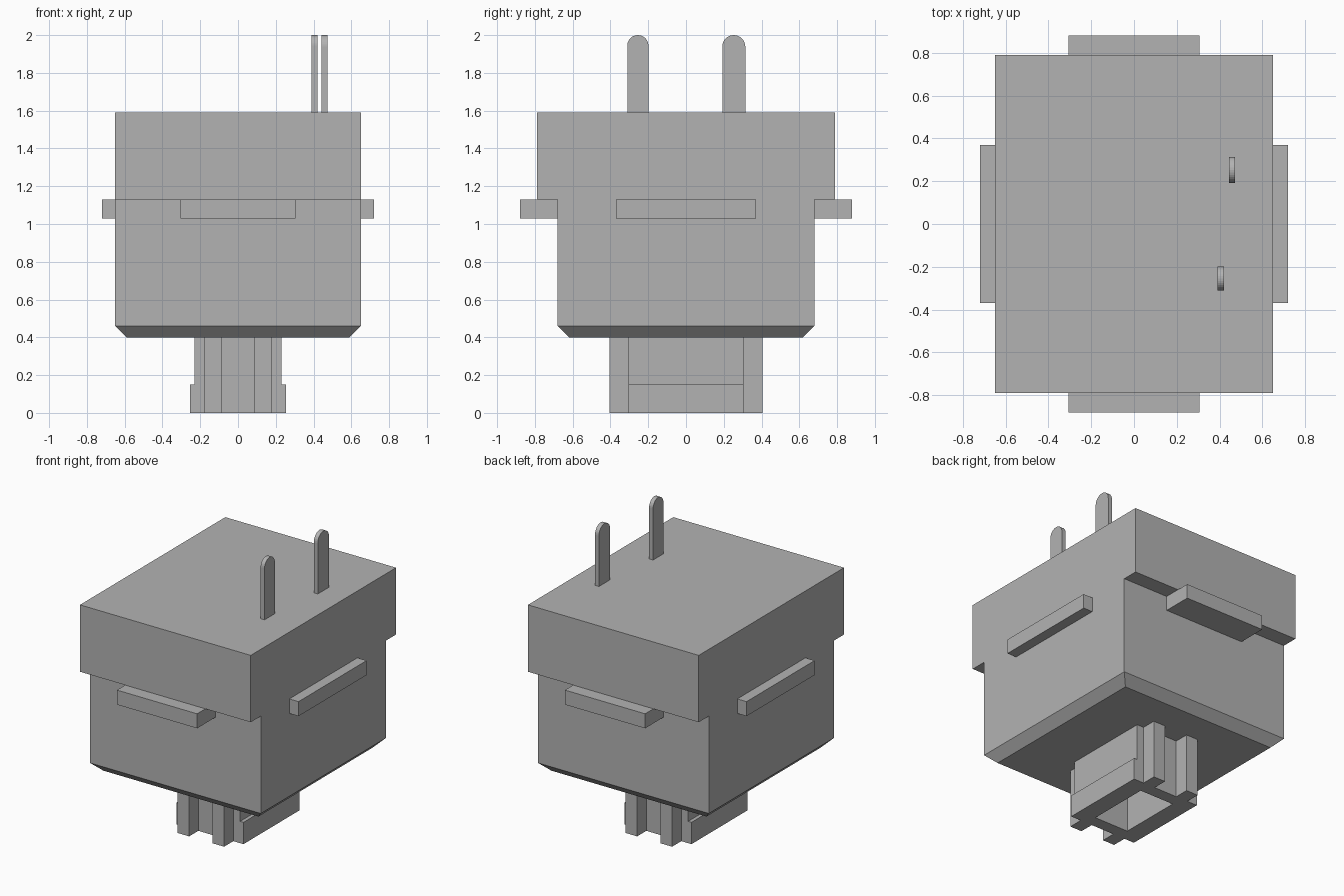
import bpy, bmesh, math

cube = bpy.data.objects.get("Cube")
if cube:
    bpy.data.objects.remove(cube, do_unlink=True)

GREY = (0.45, 0.45, 0.45, 1)
grey = bpy.data.materials.new("plain_grey")
grey.use_nodes = True
grey.diffuse_color = GREY
grey.node_tree.nodes["Principled BSDF"].inputs["Base Color"].default_value = GREY


def extrude(name, points, step):
    """Solid prism made from a closed outline moved along a step vector."""
    mesh = bpy.data.meshes.new(name)
    bm = bmesh.new()
    base = bm.faces.new([bm.verts.new(p) for p in points])
    result = bmesh.ops.extrude_face_region(bm, geom=[base])
    moved = [v for v in result["geom"] if isinstance(v, bmesh.types.BMVert)]
    bmesh.ops.translate(bm, verts=moved, vec=step)
    bmesh.ops.recalc_face_normals(bm, faces=bm.faces)
    bm.to_mesh(mesh)
    bm.free()
    mesh.materials.append(grey)
    obj = bpy.data.objects.new(name, mesh)
    bpy.context.collection.objects.link(obj)
    return obj


def box(name, x0, x1, y0, y1, z0, z1):
    outline = [(x0, y0, z0), (x1, y0, z0), (x1, y1, z0), (x0, y1, z0)]
    return extrude(name, outline, (0, 0, z1 - z0))


# Housing: stepped side profile, with the bottom rim chamfered
half = [(0.68, 0.40), (0.68, 1.13), (0.79, 1.13), (0.79, 1.59)]
profile = half + [(-y, z) for y, z in reversed(half)]
housing = extrude("housing", [(-0.65, y, z) for y, z in profile], (1.3, 0, 0))
bm = bmesh.new()
bm.from_mesh(housing.data)
rim = [e for e in bm.edges if all(v.co.z < 0.41 for v in e.verts)]
bmesh.ops.bevel(bm, geom=rim, offset=0.06, segments=1, affect="EDGES")
bm.to_mesh(housing.data)
bm.free()

# Retaining tabs on all four sides
for s, side in ((-1, "right"), (1, "left")):
    xs = sorted((s * 0.65, s * 0.72))
    box(side + "_tab", *xs, -0.37, 0.37, 1.03, 1.13)
for s, side in ((-1, "front"), (1, "back")):
    ys = sorted((s * 0.68, s * 0.88))
    box(side + "_tab", -0.305, 0.305, *ys, 1.03, 1.13)

# Contact blades with rounded tips
for name, x, y, r in (("front_blade", 0.39, -0.255, 0.056),
                      ("back_blade", 0.443, 0.253, 0.061)):
    arc = [math.pi * i / 16 for i in range(17)]
    outline = [(x, y - r, 1.58), (x, y + r, 1.58)]
    outline += [(x, y + r * math.cos(a), 2 - r + r * math.sin(a)) for a in arc]
    extrude(name, outline, (0.03, 0, 0))

# Hollow socket below the housing
socket = box("socket", -0.23, 0.23, -0.305, 0.305, 0, 0.41)
cutter = box("socket_cutter", -0.13, 0.13, -0.22, 0.22, -0.1, 0.35)
cutter.hide_render = True
cutter.hide_viewport = True
cut = socket.modifiers.new("cavity", "BOOLEAN")
cut.operation = "DIFFERENCE"
cut.solver = "EXACT"
cut.object = cutter

# Socket ribs at both ends and lips along both sides
for s in (-1, 1):
    xs = sorted((s * 0.23, s * 0.255))
    box("socket_lip", *xs, -0.305, 0.305, 0, 0.15)
    for t in (-1, 1):
        xs = sorted((s * 0.088, s * 0.178))
        ys = sorted((t * 0.305, t * 0.405))
        box("socket_rib", *xs, *ys, 0, 0.41)
